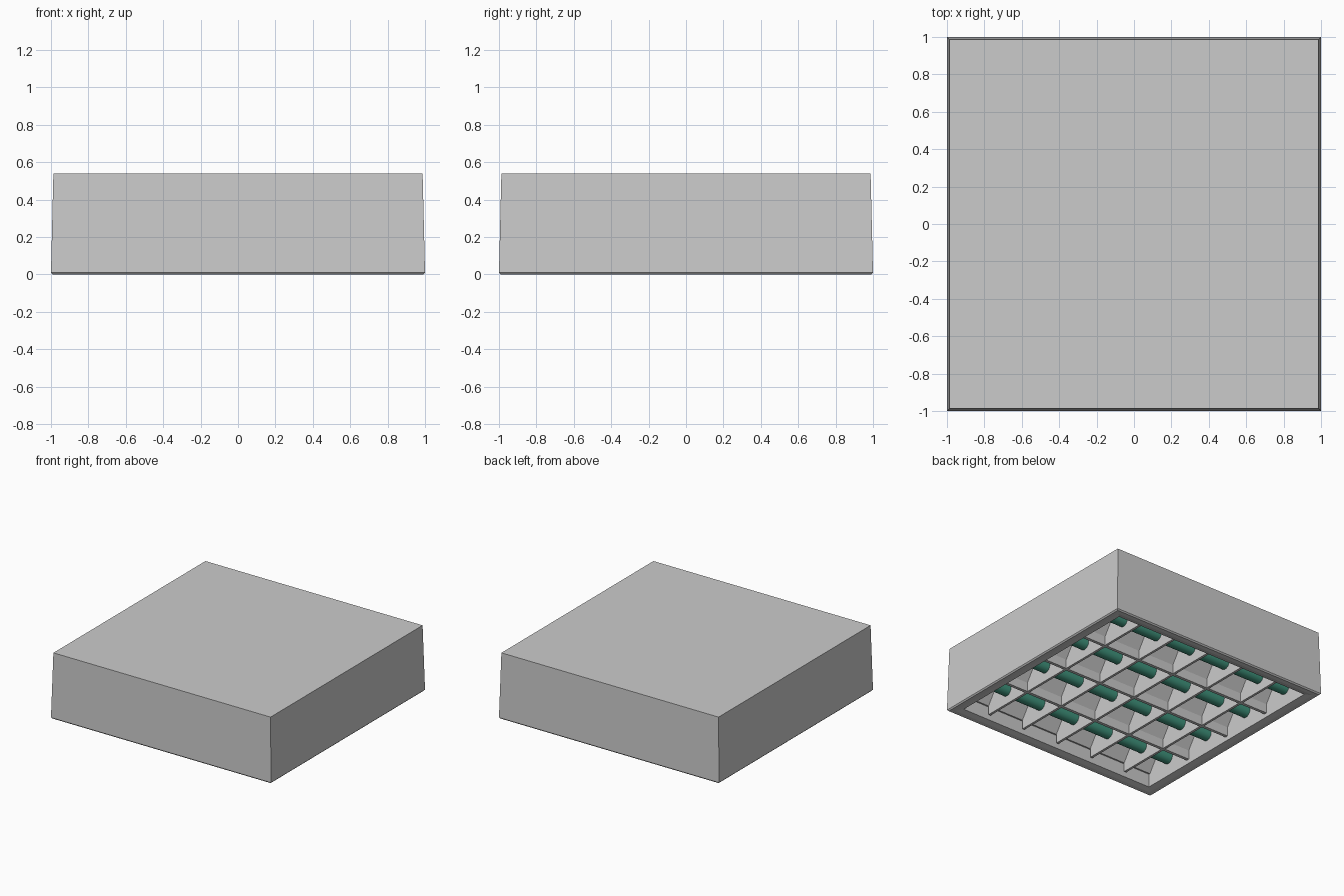
import bpy, bmesh, math

if "Cube" in bpy.data.objects:
    bpy.data.objects.remove(bpy.data.objects["Cube"])

TROUGH_Y = [-0.6825, -0.2275, 0.2275, 0.6825]
INNER = 0.91
WALL = 0.215      # half width of a trough at its mouth
RIB_Z, KNEE_Z, TOP_Z = 0.045, 0.12, 0.26


def finish(name, bm):
    bmesh.ops.recalc_face_normals(bm, faces=bm.faces)
    mesh = bpy.data.meshes.new(name)
    bm.to_mesh(mesh)
    bm.free()
    ob = bpy.data.objects.new(name, mesh)
    bpy.context.collection.objects.link(ob)
    return ob


def extrude_x(bm, profile, x0, x1, closed):
    """Sweep a (y, z) profile along x, capped when it is closed."""
    a = [bm.verts.new((x0, y, z)) for y, z in profile]
    b = [bm.verts.new((x1, y, z)) for y, z in profile]
    n = len(profile)
    for i in range(n if closed else n - 1):
        j = (i + 1) % n
        bm.faces.new((a[i], a[j], b[j], b[i]))
    if closed:
        bm.faces.new(a)
        bm.faces.new(b)


# housing: square loft from the top plate, round the rim and into the cavity
bm = bmesh.new()
section = [(0.987, 0.54), (1.0, 0.01), (0.99, 0.0), (0.955, 0.0),
           (INNER, 0.01), (INNER, 0.30)]
rings = [[bm.verts.new((sx * h, sy * h, z))
          for sx, sy in ((-1, -1), (1, -1), (1, 1), (-1, 1))] for h, z in section]
for r, s in zip(rings, rings[1:]):
    for i in range(4):
        j = (i + 1) % 4
        bm.faces.new((r[i], r[j], s[j], s[i]))
bm.faces.new(rings[0])
bm.faces.new(rings[-1])
finish("housing", bm)

# reflector: folded sheet forming four troughs with ribs between them
profile = []
for c in TROUGH_Y:
    profile += [(c - WALL, RIB_Z), (c - WALL, KNEE_Z), (c - 0.12, TOP_Z),
                (c + 0.12, TOP_Z), (c + WALL, KNEE_Z), (c + WALL, RIB_Z)]
profile = [(-INNER, KNEE_Z)] + profile[1:-1] + [(INNER, KNEE_Z)]
bm = bmesh.new()
extrude_x(bm, profile, -INNER, INNER, False)
finish("reflector", bm)

# louver blades: thin plates across each trough
bm = bmesh.new()
for c in TROUGH_Y:
    blade = [(c - WALL, RIB_Z), (c + WALL, RIB_Z), (c + WALL, KNEE_Z),
             (c + 0.12, TOP_Z), (c - 0.12, TOP_Z), (c - WALL, KNEE_Z)]
    for i in range(-2, 3):
        extrude_x(bm, blade, i / 3 - 0.01, i / 3 + 0.01, True)
finish("louver_blades", bm)

# tubes
green = bpy.data.materials.new("tube_green")
green.diffuse_color = (0.05, 0.29, 0.2, 1)
green.use_nodes = True
green.node_tree.nodes["Principled BSDF"].inputs["Base Color"].default_value = green.diffuse_color
for i, c in enumerate(TROUGH_Y):
    bpy.ops.mesh.primitive_cylinder_add(vertices=24, radius=0.048, depth=2 * INNER,
                                        location=(0, c, 0.16),
                                        rotation=(0, math.pi / 2, 0))
    tube = bpy.context.object
    tube.name = f"light_tube_{i + 1}"
    tube.data.materials.append(green)
    bpy.ops.object.shade_smooth_by_angle(angle=math.radians(40))
